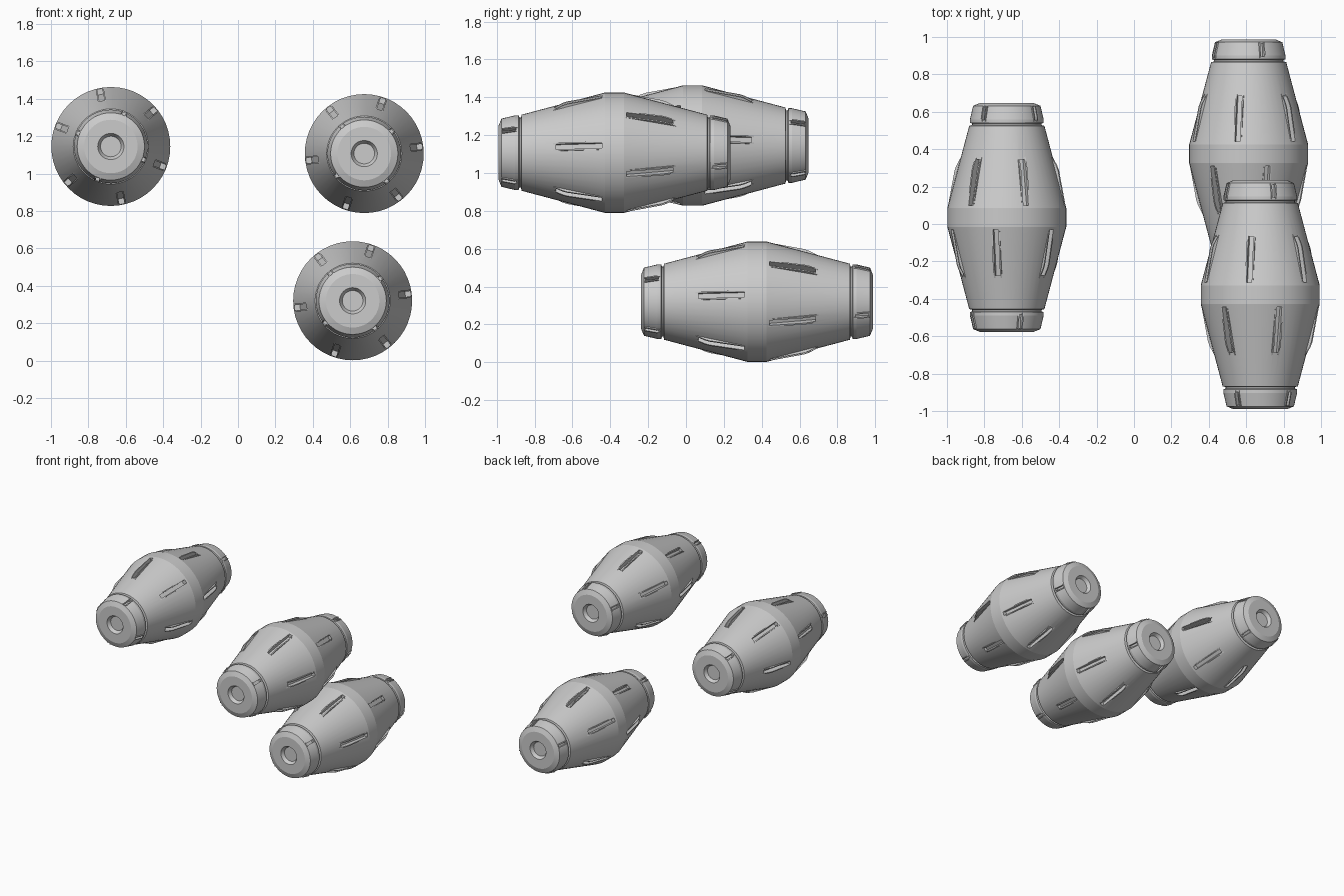
import bpy, bmesh
from math import sin, cos, pi, radians

if "Cube" in bpy.data.objects:
    bpy.data.objects.remove(bpy.data.objects["Cube"])

SEG = 48
FRONT_SLOTS = [7, 71, 128, 187, 251, 308]
BACK_SLOTS = [40, 101, 159, 220, 281, 339]
FRONT_NOTCH = [39, 129, 219, 309]
BACK_NOTCH = [68, 158, 248, 338]

# half profile (distance along axis, radius), mirrored for the other end
HALF = [(.05, .318), (.49, .201), (.494, .185), (.502, .185), (.506, .197),
        (.525, .197), (.597, .18), (.612, .143), (.612, .07), (.587, .055)]


def finish(name, bm):
    bmesh.ops.recalc_face_normals(bm, faces=bm.faces)
    me = bpy.data.meshes.new(name)
    bm.to_mesh(me)
    bm.free()
    ob = bpy.data.objects.new(name, me)
    bpy.context.collection.objects.link(ob)
    return ob


def lathe(name, centre):
    bm = bmesh.new()
    prof = [(-d, r) for d, r in reversed(HALF)] + HALF
    rings = [[bm.verts.new((centre[0] + r * cos(2 * pi * i / SEG), centre[1] + d,
                            centre[2] + r * sin(2 * pi * i / SEG))) for i in range(SEG)]
             for d, r in prof]
    for a, b in zip(rings, rings[1:]):
        for i in range(SEG):
            j = (i + 1) % SEG
            bm.faces.new((a[i], a[j], b[j], b[i]))
    bm.faces.new(rings[0])
    bm.faces.new(rings[-1])
    return finish(name, bm)


def prism(bm, centre, outline, t0, t1, angle, side):
    """Extrude a (distance, radius) outline sideways, turned to an angle round the axis."""
    c, s = cos(radians(angle)), sin(radians(angle))
    loops = [[bm.verts.new((centre[0] + r * c - t * s, centre[1] + side * d,
                            centre[2] + r * s + t * c)) for d, r in outline]
             for t in (t0, t1)]
    n = len(outline)
    bm.faces.new(loops[0])
    bm.faces.new(loops[1][::-1])
    for i in range(n):
        j = (i + 1) % n
        bm.faces.new((loops[0][i], loops[0][j], loops[1][j], loops[1][i]))


SLOT_CUT = [(.065, .283), (.065, .36), (.31, .36), (.31, .225)]
RAIL = [(.062, .28), (.062, .314), (.25, .279), (.275, .270), (.33, .241), (.33, .22)]
NOTCH_CUT = [(.52, .178), (.52, .24), (.59, .24), (.59, .17)]
NOTCH_RAIL = [(.512, .17), (.512, .199), (.53, .202), (.594, .187), (.598, .165)]


def barrel(name, centre, swap):
    body = lathe(name + "_body", centre)
    cut, rail = bmesh.new(), bmesh.new()
    for side in (-1, 1):
        front = (side < 0) != swap
        # long slots on the cones, with a raised rail on both edges
        for a in FRONT_SLOTS if front else BACK_SLOTS:
            prism(cut, centre, SLOT_CUT, -.016, .016, a, side)
            for t in (-.022, .014):
                prism(rail, centre, RAIL, t, t + .008, a, side)
        # short notches on the end caps
        for a in FRONT_NOTCH if front else BACK_NOTCH:
            prism(cut, centre, NOTCH_CUT, -.01, .01, a, side)
            for t in (-.016, .009):
                prism(rail, centre, NOTCH_RAIL, t, t + .007, a, side)
    cutter = finish(name + "_slot_cutter", cut)
    cutter.hide_render = True
    cutter.hide_set(True)
    finish(name + "_slot_rails", rail)
    bpy.ops.object.select_all(action='DESELECT')
    body.select_set(True)
    bpy.context.view_layer.objects.active = body
    mod = body.modifiers.new("slots", 'BOOLEAN')
    mod.object = cutter
    mod.operation = 'DIFFERENCE'
    mod.solver = 'EXACT'
    bpy.ops.object.modifier_apply(modifier=mod.name)
    bpy.ops.object.shade_smooth_by_angle(angle=radians(12))
    bpy.data.objects.remove(cutter)


barrel("upper_left_barrel", (-.68, .035, 1.145), True)
barrel("upper_right_barrel", (.675, -.378, 1.107), False)
barrel("lower_right_barrel", (.613, .375, .32), False)
